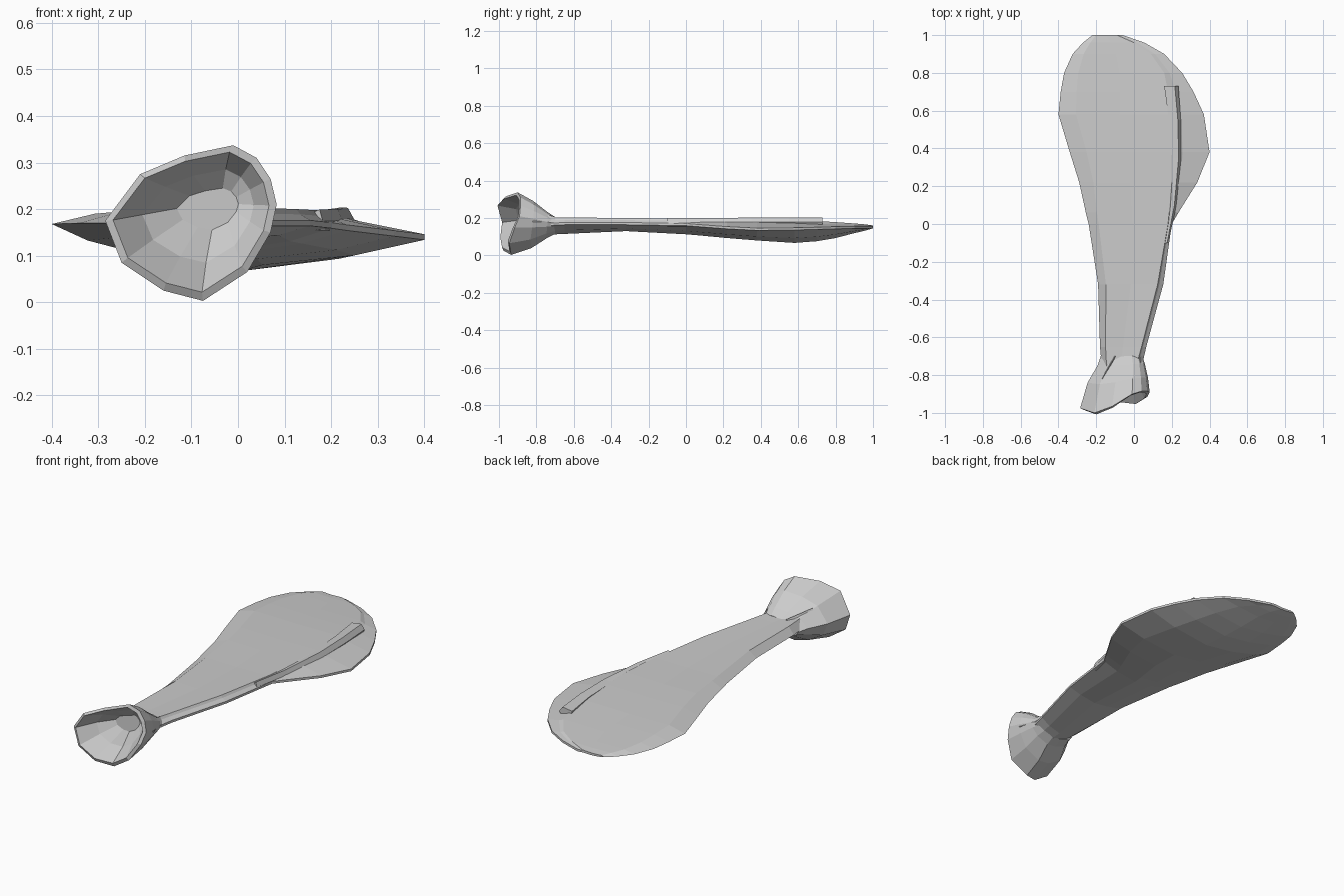
import bpy, bmesh


def loft(name, rings):
    """Skin a list of equal-length closed rings and cap both ends."""
    bm = bmesh.new()
    loops = [[bm.verts.new(p) for p in r] for r in rings]
    n = len(rings[0])
    for a, b in zip(loops, loops[1:]):
        for i in range(n):
            j = (i + 1) % n
            bm.faces.new((a[i], a[j], b[j], b[i]))
    bm.faces.new(loops[0])
    bm.faces.new(loops[-1])
    bmesh.ops.recalc_face_normals(bm, faces=bm.faces)
    me = bpy.data.meshes.new(name)
    bm.to_mesh(me)
    bm.free()
    ob = bpy.data.objects.new(name, me)
    bpy.context.collection.objects.link(ob)
    return ob


def lerp(a, b, t):
    return a + (b - a) * t


# Bone blade: y, left x, right x, spine x, left z, right z, top z, bottom z
sections = [
    (-0.76, -0.17, 0.04, 0.01, 0.165, 0.165, 0.205, 0.11),
    (-0.65, -0.18, 0.065, 0.04, 0.165, 0.17, 0.203, 0.115),
    (-0.32, -0.19, 0.155, 0.125, 0.17, 0.17, 0.2, 0.13),
    (0.0, -0.24, 0.2, 0.18, 0.17, 0.165, 0.197, 0.113),
    (0.06, -0.255, 0.235, 0.186, 0.17, 0.16, 0.197, 0.108),
    (0.22, -0.29, 0.335, 0.197, 0.17, 0.148, 0.197, 0.093),
    (0.38, -0.34, 0.4, 0.2, 0.17, 0.14, 0.195, 0.08),
    (0.58, -0.4, 0.37, 0.19, 0.168, 0.142, 0.19, 0.067),
    (0.7, -0.388, 0.315, 0.18, 0.166, 0.145, 0.184, 0.076),
    (0.8, -0.37, 0.255, 0.16, 0.163, 0.148, 0.178, 0.093),
    (0.9, -0.325, 0.16, 0.09, 0.16, 0.15, 0.171, 0.119),
    (0.96, -0.27, 0.055, 0.0, 0.157, 0.15, 0.166, 0.133),
    (1.0, -0.22, -0.06, -0.09, 0.155, 0.15, 0.16, 0.145),
]


def blade_ring(y, xl, xr, xs, zl, zr, zt, zb):
    w = xr - xl
    return [(xl, y, zl), (xl + 0.12 * w, y, zt), (lerp(xl, xs, 0.55), y, zt - 0.003),
            (xs, y, zt), (lerp(xs, xr, 0.3), y, lerp(zt, zr, 0.38)),
            (xr, y, zr + 0.006), (xr, y, zr - 0.006),
            (xl + 0.8 * w, y, lerp(zr, zb, 0.65)), (xl + 0.53 * w, y, zb),
            (xl + 0.3 * w, y, lerp(zl, zb, 0.75)), (xl + 0.1 * w, y, lerp(zl, zb, 0.35))]


loft("blade", [blade_ring(*s) for s in sections])

# Raised spine ridge, ending abruptly near the broad end: y, left x, right x, crest z
spine = [(-0.1, 0.155, 0.182, 0.199), (0.1, 0.18, 0.225, 0.2), (0.35, 0.195, 0.25, 0.202),
         (0.55, 0.185, 0.248, 0.204), (0.73, 0.16, 0.235, 0.203)]
loft("spine_ridge", [[(a, y, z - 0.008), (lerp(a, b, 0.75), y, z), (b, y, z - 0.025),
                      (b - 0.01, y, z - 0.045), (a + 0.01, y, z - 0.045)]
                     for y, a, b, z in spine])

# Flared socket: outer rim points, reused for the neck and the hollow cup
rim = [(-0.285, -0.975, 0.175), (-0.21, -1.0, 0.275), (-0.115, -0.965, 0.315),
       (-0.01, -0.9, 0.337), (0.04, -0.885, 0.31), (0.07, -0.885, 0.265),
       (0.083, -0.89, 0.21), (0.07, -0.915, 0.15), (0.02, -0.945, 0.065),
       (-0.075, -0.935, 0.003), (-0.16, -0.975, 0.025), (-0.25, -0.985, 0.085)]


def rim_ring(cx, cz, sx, sz, y, follow):
    """Rim outline rescaled about a new centre; follow keeps some of its y wave."""
    return [(cx + (x + 0.1) * sx, y + (ry + 0.94) * follow, cz + (z - 0.17) * sz)
            for x, ry, z in rim]


loft("socket", [
    rim_ring(-0.065, 0.16, 0.6, 0.27, -0.70, 0.0),
    rim_ring(-0.067, 0.162, 0.68, 0.42, -0.745, 0.1),
    rim_ring(-0.085, 0.165, 0.87, 0.76, -0.83, 0.3),
    rim,
    rim_ring(-0.1, 0.172, 0.91, 0.9, -0.948, 1.0),
    rim_ring(-0.085, 0.185, 0.65, 0.6, -0.875, 0.6),
    rim_ring(-0.065, 0.2, 0.36, 0.27, -0.835, 0.2),
])

# Small buttresses where the blade meets the socket
for name, x0, x1, z in (("neck_buttress_left", -0.17, -0.10, 0.24),
                        ("neck_buttress_right", 0.045, 0.03, 0.235)):
    loft(name, [[(x0 - 0.02, -0.82, 0.18), (x0, -0.82, z), (x0 + 0.03, -0.82, 0.18)],
                [(x1 - 0.02, -0.70, 0.18), (x1, -0.70, 0.207), (x1 + 0.015, -0.70, 0.18)]])
